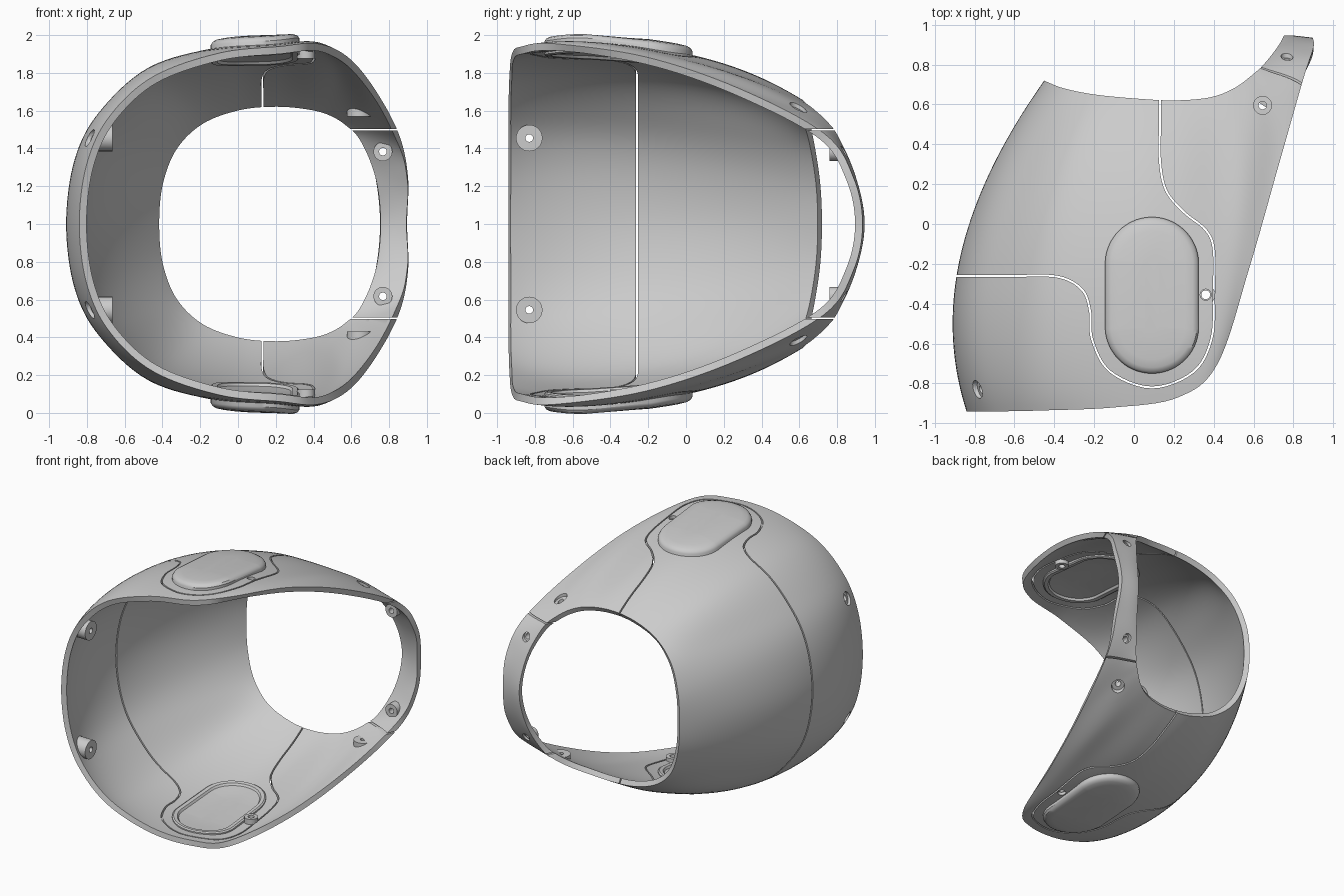
import bpy, bmesh
from math import sin, cos, pi
from mathutils import Vector, Matrix
from mathutils.bvhtree import BVHTree

if "Cube" in bpy.data.objects:
    bpy.data.objects.remove(bpy.data.objects["Cube"])

# Upper half of four loops, left to right (x, y, height above the mid plane)
RIM = [(-.84, -.94, 0), (-.80, -.94, .32), (-.68, -.94, .57), (-.45, -.935, .78),
       (-.1, -.92, .905), (.22, -.87, .94), (.42, -.70, .955), (.58, -.215, .885),
       (.72, .275, .72), (.85, .73, .48), (.90, .885, .25), (.895, .935, 0)]
FRONT = [(-.91, -.5, 0), (-.865, -.5, .34), (-.735, -.5, .59), (-.47, -.5, .83),
         (-.1, -.45, .935), (.2, -.4, .953), (.42, -.3, .937), (.56, .1, .83),
         (.69, .45, .665), (.79, .755, .482), (.84, .89, .255), (.85, .94, 0)]
BACK = [(-.81, .05, 0), (-.76, .05, .31), (-.63, .05, .55), (-.40, .08, .77),
        (-.05, .1, .865), (.2, .12, .87), (.4, .2, .82), (.54, .4, .735),
        (.645, .61, .61), (.72, .78, .477), (.78, .895, .258), (.8, .945, 0)]
HOLE = [(-.45, .72, 0), (-.43, .71, .22), (-.35, .68, .42), (-.2, .65, .56),
        (0, .63, .635), (.2, .62, .655), (.38, .635, .64), (.5, .68, .605),
        (.59, .745, .545), (.655, .805, .465), (.725, .895, .26), (.752, .945, 0)]


def spline(pts, n, closed):
    """Catmull-Rom curve through the points."""
    p = [Vector(q) for q in pts]
    p = [p[-1]] + p + p[:2] if closed else [2 * p[0] - p[1]] + p + [2 * p[-1] - p[-2]]
    out = []
    for a, b, c, d in zip(p, p[1:], p[2:], p[3:]):
        for i in range(n):
            t = i / n
            out.append(.5 * (2 * b + (c - a) * t + (2 * a - 5 * b + 4 * c - d) * t * t
                             + (3 * b - a - 3 * c + d) * t ** 3))
    return out if closed else out + [p[-2]]


def both_sides(verts, faces):
    """Add the copy mirrored in the mid plane."""
    n = len(verts)
    verts = [Vector(v) for v in verts]
    return (verts + [Vector((v.x, v.y, 2 - v.z)) for v in verts],
            faces + [[i + n for i in reversed(f)] for f in faces])


def make(name, verts, faces):
    me = bpy.data.meshes.new(name)
    me.from_pydata([tuple(v) for v in verts], [], faces)
    bm = bmesh.new()
    bm.from_mesh(me)
    bmesh.ops.recalc_face_normals(bm, faces=bm.faces)
    bm.to_mesh(me)
    bm.free()
    ob = bpy.data.objects.new(name, me)
    bpy.context.collection.objects.link(ob)
    return ob


def activate(ob):
    bpy.ops.object.select_all(action='DESELECT')
    ob.select_set(True)
    bpy.context.view_layer.objects.active = ob


def smooth(ob):
    activate(ob)
    bpy.ops.object.shade_smooth_by_angle(angle=.6)


def bands(rings, n, wrap=False):
    """Quads joining successive rings of n points."""
    return [[r * n + i, r * n + (i + 1) % n, (r + 1) % rings * n + (i + 1) % n,
             (r + 1) % rings * n + i]
            for r in range(rings if wrap else rings - 1) for i in range(n)]


# Shell surface: lofted from front rim to rear hole
loops = []
for half in (RIM, FRONT, BACK, HOLE):
    full = half + [(x, y, -z) for x, y, z in half[-2:0:-1]]
    loops.append(spline([(x, y, z + 1) for x, y, z in full], 8, True))
N, M = len(loops[0]), 36
sv = []
for r in range(M):
    t = 3 * r / (M - 1)
    w = (-(t - 1) * (t - 2) * (t - 3) / 6, t * (t - 2) * (t - 3) / 2,
         -t * (t - 1) * (t - 3) / 2, t * (t - 1) * (t - 2) / 6)
    for i in range(N):
        sv.append(sum((loops[k][i] * w[k] for k in range(4)), Vector()))
sf = bands(M, N)
outer = BVHTree.FromPolygons(sv, sf)
shell = make("shell", sv, sf)
mid = Vector((0, -.2, 1))
if sum((p.center - mid).dot(p.normal) for p in shell.data.polygons) < 0:
    shell.data.flip_normals()
mod = shell.modifiers.new("thickness", 'SOLIDIFY')
mod.thickness, mod.offset = .04, -1
activate(shell)
bpy.ops.object.modifier_apply(modifier=mod.name)

# Screw bosses: inner end centre, outward axis, boss radius, bore, outer hole radius
BOSSES = [((-.665, -.83, 1.455), (-1, 0, 0), .07, .02, .045),
          ((.645, .595, 1.57), (0, 0, 1), .068, .02, .045),
          ((.767, .76, 1.383), (0, 1, 0), .05, .02, .03),
          ((.36, -.355, 1.875), (0, 0, 1), .048, .022, .028)]
cv, cf = [], []


def add_cut(verts, faces):
    n = len(cv)
    cv.extend(verts)
    cf.extend([i + n for i in f] for f in faces)


bv, bf = [], []
S = 32
for base, axis, radius, bore, hole in BOSSES:
    base, axis = Vector(base), Vector(axis)
    rot = axis.to_track_quat('Z', 'Y').to_matrix()
    ring = lambda r: [base + rot @ Vector((r * cos(2 * pi * i / S), r * sin(2 * pi * i / S), 0))
                      for i in range(S)]

    def outer_end(p):
        hit = outer.ray_cast(p, axis, .3)
        return p + axis * ((hit[3] if hit[0] else .08) - .022)

    tube = ring(radius) + [outer_end(p) for p in ring(radius)]
    tube += [outer_end(p) for p in ring(bore)] + ring(bore)
    n = len(bv)
    bv += tube
    bf += [[i + n for i in f] for f in bands(4, S, True)]
    cyl = ring(hole) + [p + axis * .35 for p in ring(hole)]
    add_cut(*both_sides(cyl, bands(2, S) + [list(range(S)), list(range(S, 2 * S))]))
smooth(make("screw_bosses", *both_sides(bv, bf)))

# Panel seam: thin curtain following the top-view line, cutting both sides
path = spline([(-1, -.26, 0), (-.6, -.26, 0), (-.38, -.265, 0), (-.26, -.33, 0),
               (-.22, -.44, 0), (-.21, -.58, 0), (-.12, -.74, 0), (.09, -.82, 0),
               (.3, -.74, 0), (.39, -.57, 0), (.4, -.35, 0), (.4, -.13, 0), (.36, -.03, 0),
               (.25, .06, 0), (.16, .17, 0), (.13, .32, 0), (.13, .5, 0), (.13, .8, 0)], 6, False)
rib = []
for i, p in enumerate(path):
    d = (path[min(i + 1, len(path) - 1)] - path[max(i - 1, 0)]).normalized()
    s = Vector((-d.y, d.x, 0)) * .005
    up = Vector((0, 0, 2.2))
    rib += [p + s - up * .05, p - s - up * .05, p - s + up, p + s + up]
k = len(rib)
add_cut(rib, bands(len(path), 4) + [[0, 1, 2, 3], [k - 4, k - 3, k - 2, k - 1]])

# Strap seams
box = [(x, y, z) for z in (1.496, 1.504) for x, y in ((.5, .6), (1, .6), (1, 1.1), (.5, 1.1))]
add_cut(*both_sides(box, bands(2, 4) + [[0, 1, 2, 3], [4, 5, 6, 7]]))

# Cut seams and screw holes
cutter = make("seam_cutter", cv, cf)
cutter.hide_render = True
mod = shell.modifiers.new("cuts", 'BOOLEAN')
mod.operation, mod.solver, mod.object = 'DIFFERENCE', 'EXACT', cutter
activate(shell)
bpy.ops.object.modifier_apply(modifier=mod.name)
bpy.data.objects.remove(cutter)
smooth(shell)

# Side pads: rounded slots that follow the shell (inset, offset from the surface)
PROFILE = [(.2, .044), (.13, .044), (.07, .044), (.03, .042), (.01, .034), (0, .02),
           (0, -.05), (.01, -.058), (.035, -.058), (.045, -.045), (.12, -.045), (.2, -.045)]
pv, P = [], 64
for inset, lift in PROFILE:
    for i in range(P):
        a = 2 * pi * (i + .5) / P
        x = .09 + (.235 - inset) * cos(a)
        y = -.3575 + (.235 - inset) * sin(a) + (.1575 if sin(a) > 0 else -.1575)
        hit = outer.ray_cast(Vector((x, y, 1)), Vector((0, 0, 1)))
        pv.append(Vector((x, y, (hit[0].z if hit[0] else 1.94) + lift)))
last = (len(PROFILE) - 1) * P
pf = bands(len(PROFILE), P) + [list(range(P)), list(range(last, last + P))]
smooth(make("side_pads", *both_sides(pv, pf)))
